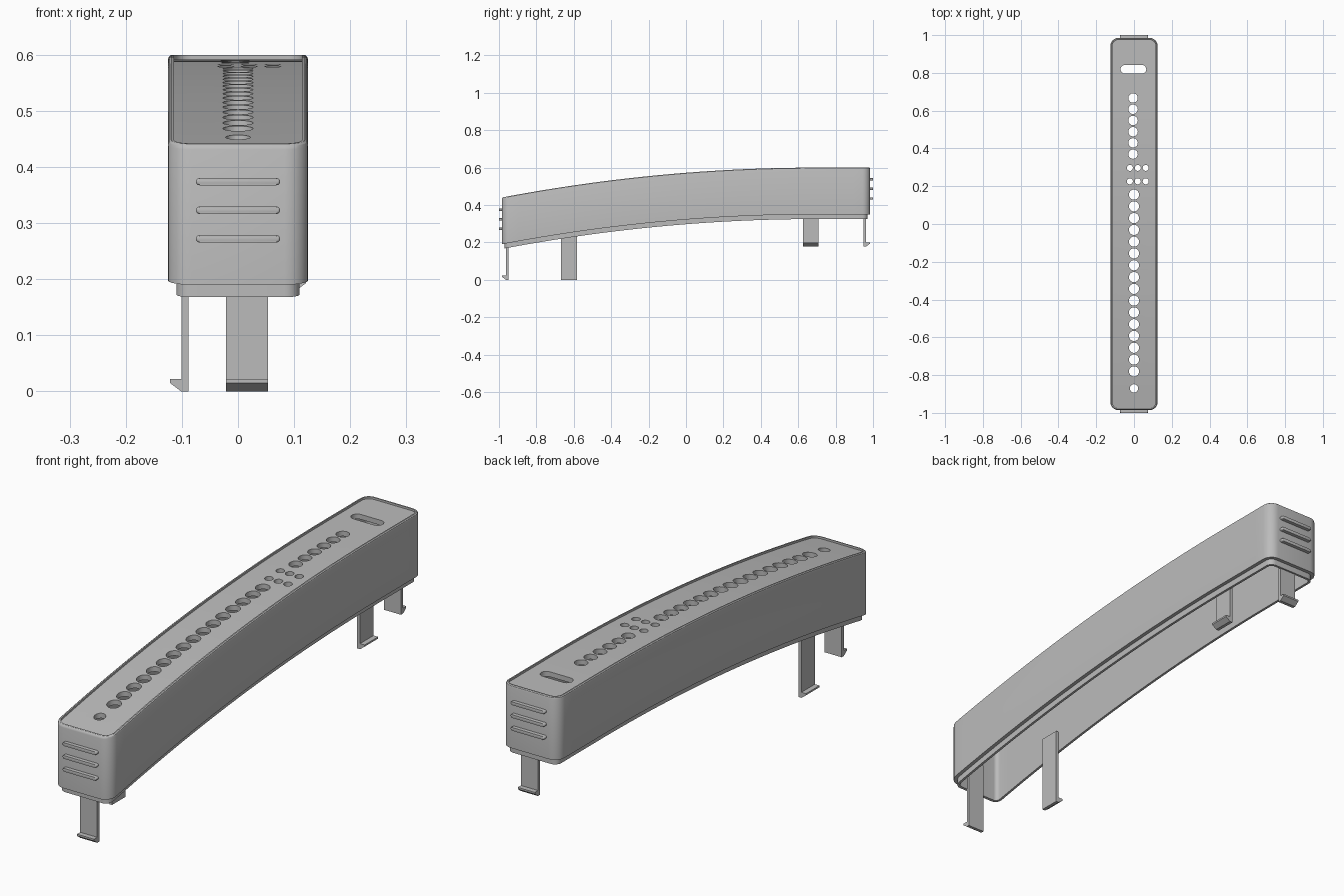
import bpy, bmesh, math
from mathutils import Vector

cube = bpy.data.objects.get("Cube")
if cube:
    bpy.data.objects.remove(cube, do_unlink=True)

grey = bpy.data.materials.new("plain grey")
grey.use_nodes = True
grey.diffuse_color = (0.5, 0.5, 0.5, 1)
grey.node_tree.nodes["Principled BSDF"].inputs["Base Color"].default_value = (0.5, 0.5, 0.5, 1)

HX, HY, CORNER = 0.125, 0.985, 0.042


def finish(bm, name, angle=30):
    bmesh.ops.recalc_face_normals(bm, faces=bm.faces)
    mesh = bpy.data.meshes.new(name)
    bm.to_mesh(mesh)
    bm.free()
    obj = bpy.data.objects.new(name, mesh)
    bpy.context.collection.objects.link(obj)
    mesh.materials.append(grey)
    smooth(obj, angle)
    return obj


def smooth(obj, angle=30):
    bpy.ops.object.select_all(action='DESELECT')
    obj.select_set(True)
    bpy.context.view_layer.objects.active = obj
    bpy.ops.object.shade_smooth_by_angle(angle=math.radians(angle))


def drop(y):
    """Downward bend of the housing towards the front."""
    return 0.0563 * min(y - 0.7, 0) ** 2


def half_outline(inset, corner_steps=6, side_steps=40):
    r = max(CORNER - inset, 0.01)
    cx, cy = HX - inset - r, HY - inset - r
    arc = [math.pi / 2 * i / corner_steps for i in range(corner_steps + 1)]
    pts = [(cx + r * math.sin(a), -cy - r * math.cos(a)) for a in arc]
    pts += [(cx + r, -cy + 2 * cy * i / side_steps) for i in range(1, side_steps)]
    pts += [(cx + r * math.cos(a), cy + r * math.sin(a)) for a in arc]
    return pts


def prism(bm, pts, place, low, high):
    """Extrude a 2D outline between two depths; return the far face."""
    ends = [[bm.verts.new(place(u, v, w)) for u, v in pts] for w in (low, high)]
    bm.faces.new(ends[0])
    far = bm.faces.new(ends[1])
    n = len(pts)
    for i in range(n):
        j = (i + 1) % n
        bm.faces.new((ends[0][i], ends[0][j], ends[1][j], ends[1][i]))
    return far


def stadium(half_length, r, cx=0, cy=0, steps=12):
    """Pill outline; a circle when half_length equals r."""
    shift = half_length - r
    pts = []
    for side in (1, -1):
        for i in range(steps + 1):
            if shift == 0 and i == steps:
                continue
            a = -math.pi / 2 + math.pi * i / steps
            pts.append((cx + side * (shift + r * math.cos(a)), cy + side * r * math.sin(a)))
    return pts


# Hollow curved housing: inner wall, stepped lip, outer wall, rim, recessed top
sections = [(0.025, 0.572), (0.025, 0.325), (0.015, 0.325), (0.015, 0.35), (0, 0.35),
            (0, 0.591), (0.002, 0.597), (0.006, 0.6), (0.011, 0.6), (0.011, 0.592)]
bm = bmesh.new()
loops = []
for inset, z in sections:
    half = half_outline(inset)
    outline = half + [(-x, y) for x, y in reversed(half)]
    loops.append([bm.verts.new((x, y, z - drop(y))) for x, y in outline])
count = len(loops[0])
for a, b in zip(loops, loops[1:]):
    for i in range(count):
        j = (i + 1) % count
        bm.faces.new((a[i], a[j], b[j], b[i]))
for loop in (loops[0], loops[-1]):
    for i in range(count // 2 - 1):
        bm.faces.new((loop[i], loop[i + 1], loop[-2 - i], loop[-1 - i]))
housing = finish(bm, "housing")

# Holes through the top: two rows of large ones, six small ones, a slot
holes = [(-0.005, 0.667 - 0.0594 * i, 0.025) for i in range(6)]
holes += [(0, 0.156 - 0.0624 * i, 0.027) for i in range(16)]
holes += [(x, y, 0.016) for x in (-0.022, 0.02, 0.062) for y in (0.297, 0.226)]
holes.append((0, -0.87, 0.022))
bm = bmesh.new()
flat = lambda u, v, w: (u, v, w)
for x, y, r in holes:
    prism(bm, stadium(r, r, x, y), flat, 0.38, 0.7)
prism(bm, stadium(0.068, 0.023, -0.003, 0.819), flat, 0.38, 0.7)
cutter = finish(bm, "hole_cutter")
cutter.hide_render = True

cut = housing.modifiers.new("holes", 'BOOLEAN')
cut.operation = 'DIFFERENCE'
cut.solver = 'EXACT'
cut.object = cutter
bpy.context.view_layer.objects.active = housing
bpy.ops.object.modifier_apply(modifier=cut.name)
bpy.data.objects.remove(cutter, do_unlink=True)
smooth(housing)

# Three grip ridges on each end
for name, side, middle in (("front", -1, 0.323), ("back", 1, 0.486)):
    bm = bmesh.new()
    for k in (-1, 0, 1):
        far = prism(bm, stadium(0.075, 0.0065, 0, middle + 0.051 * k),
                    lambda u, v, w: (u, side * w, v), 0.98, 1.0)
        bmesh.ops.bevel(bm, geom=list(far.edges), offset=0.004, segments=3,
                        profile=0.5, affect='EDGES')
    finish(bm, name + "_grip_ridges", 50)


# Snap legs with outward hooks
def snap_leg(name, outward, distance, along, width, bottom, top):
    out = Vector(outward)
    tangent = Vector((abs(out.y), abs(out.x), 0))
    profile = [(-0.013, top), (-0.013, bottom), (0, bottom), (0.02, bottom + 0.015),
               (0.02, bottom + 0.022), (0, bottom + 0.022), (0, top)]
    bm = bmesh.new()
    prism(bm, profile,
          lambda u, v, w: out * (distance + u) + tangent * w + Vector((0, 0, v)),
          along - width / 2, along + width / 2)
    finish(bm, name)


snap_leg("front_leg", (0, -1, 0), 0.963, 0.016, 0.075, 0, 0.3)
snap_leg("back_leg", (0, 1, 0), 0.963, 0.016, 0.075, 0.178, 0.45)
snap_leg("right_leg", (-1, 0, 0), 0.101, -0.625, 0.085, 0, 0.32)
snap_leg("left_leg", (1, 0, 0), 0.101, 0.667, 0.085, 0.178, 0.45)
